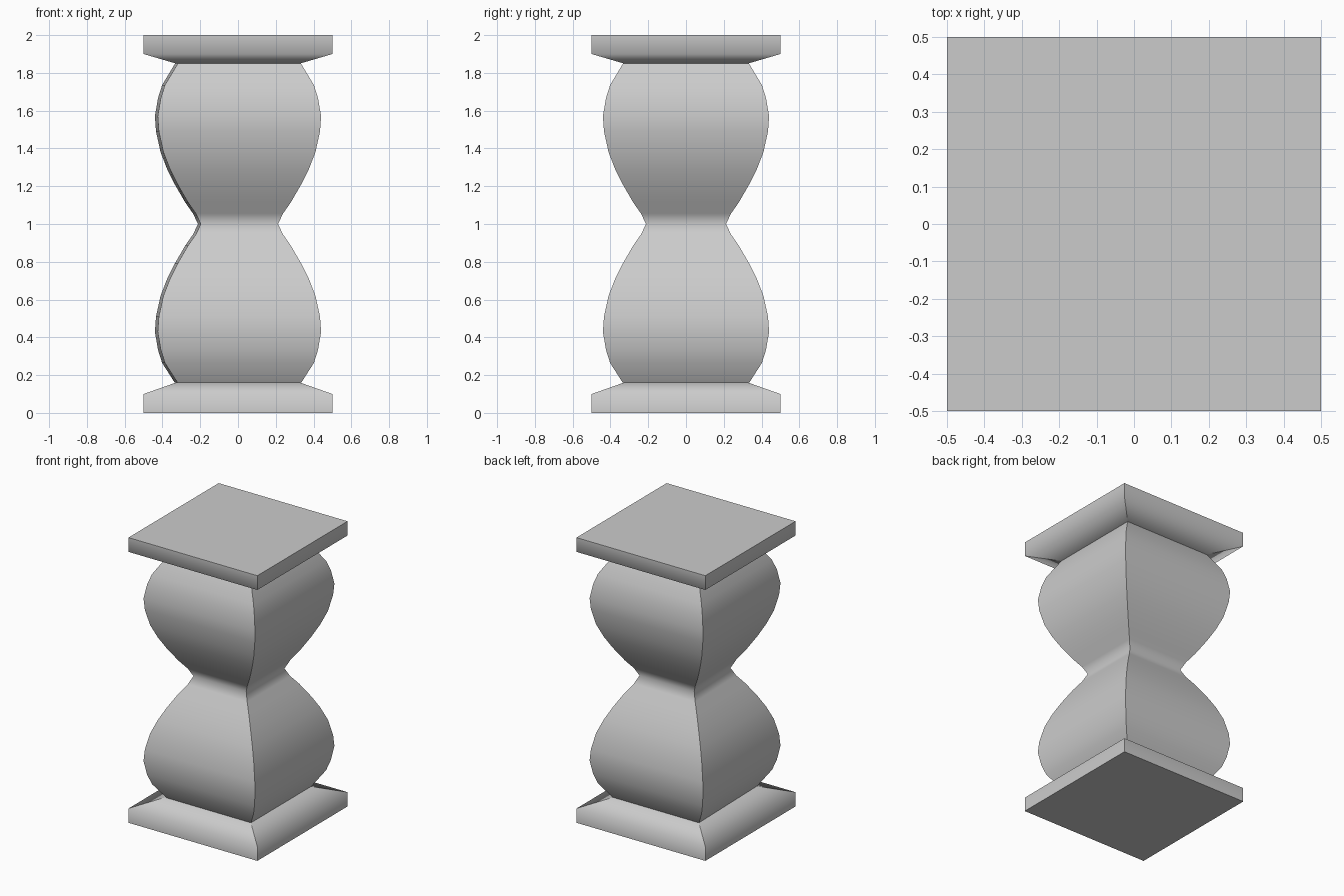
import bpy, bmesh

if "Cube" in bpy.data.objects:
    bpy.data.objects.remove(bpy.data.objects["Cube"])


def square_turning(name, profile, notch=0.0):
    """Stack square rings (half width, height) into a closed, smooth-sided solid."""
    bm = bmesh.new()
    rings = []
    for r, z in profile:
        rings.append([bm.verts.new(p) for p in
                      ((-r + notch, -r, z), (r, -r, z), (r, r, z), (-r, r, z))])
    for a, b in zip(rings, rings[1:]):
        for i in range(4):
            j = (i + 1) % 4
            f = bm.faces.new((a[i], a[j], b[j], b[i]))
            f.smooth = True
    bm.faces.new(rings[0][::-1])
    bm.faces.new(rings[-1])
    # Crisp corner arrises and end rims, soft along the profile
    for a, b in zip(rings, rings[1:]):
        for u, v in zip(a, b):
            bm.edges.get((u, v)).smooth = False
    for ring in (rings[0], rings[-1]):
        for i in range(4):
            bm.edges.get((ring[i], ring[(i + 1) % 4])).smooth = False
    mesh = bpy.data.meshes.new(name)
    bmesh.ops.recalc_face_normals(bm, faces=bm.faces)
    bm.to_mesh(mesh)
    bm.free()
    obj = bpy.data.objects.new(name, mesh)
    bpy.context.collection.objects.link(obj)
    return obj


# Base plinth and top slab
square_turning("base_plinth", [(0.5, 0), (0.5, 0.10), (0.33, 0.16)])
square_turning("top_slab", [(0.33, 1.85), (0.5, 1.90), (0.5, 2.0)])

# Double-bulged shaft: lower half profile, mirrored about the waist
lower = [(0.335, 0.16), (0.402, 0.265), (0.424, 0.335), (0.44, 0.43),
         (0.434, 0.51), (0.41, 0.62), (0.375, 0.71), (0.335, 0.79),
         (0.28, 0.885), (0.238, 0.945), (0.212, 1.0)]
upper = [(r, 1 + (z - 1) * -1) for r, z in lower[-2:0:-1]] + [(0.333, 1.85)]
square_turning("shaft", lower + upper, notch=0.015)
